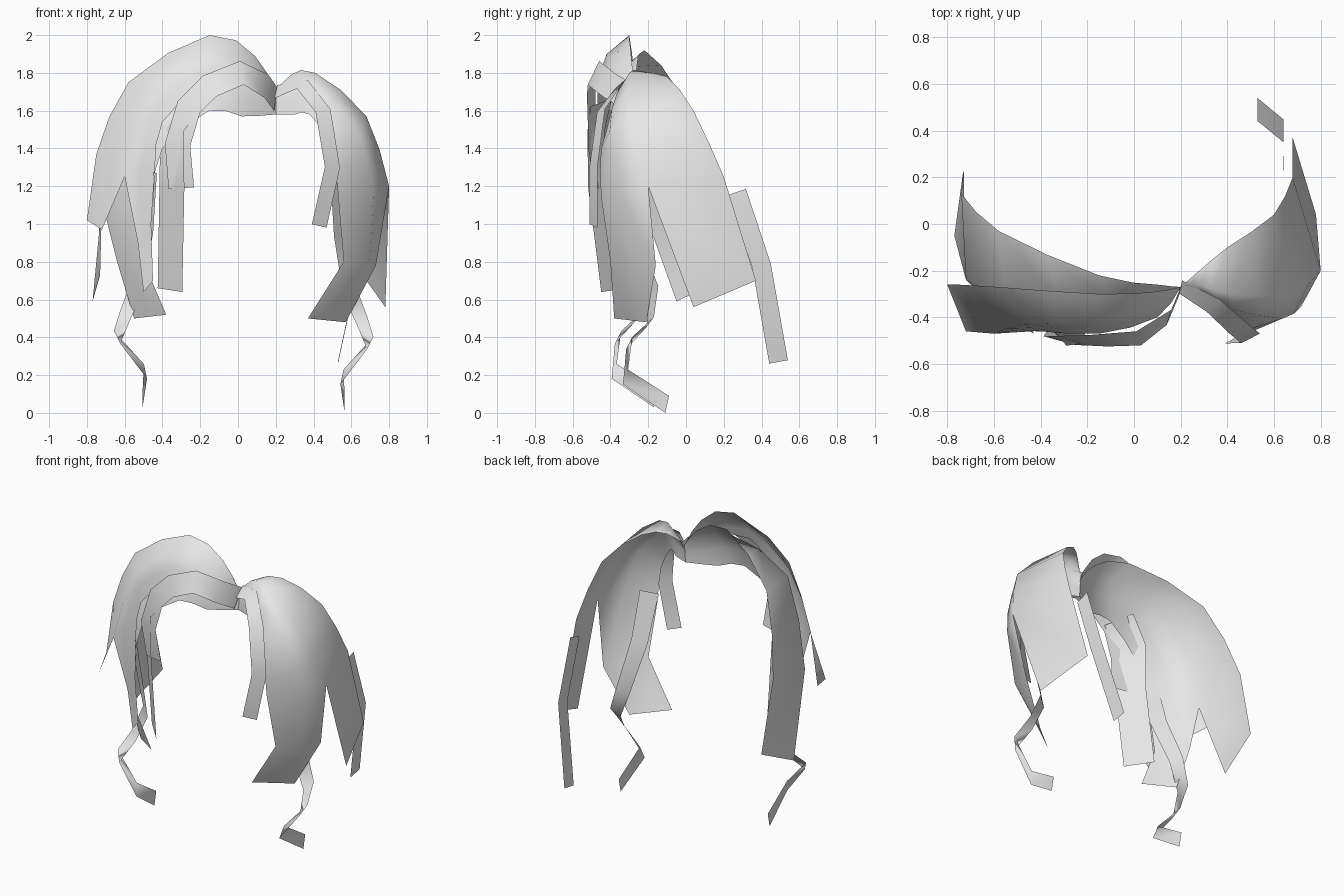
import bpy
import bmesh
from mathutils import Vector

old_cube = bpy.data.objects.get("Cube")
if old_cube:
    bpy.data.objects.remove(old_cube, do_unlink=True)

LIGHT = 0.8
hair_grey = bpy.data.materials.new("hair grey")
hair_grey.use_nodes = True
hair_grey.diffuse_color = (LIGHT, LIGHT, LIGHT, 1)
shader = hair_grey.node_tree.nodes["Principled BSDF"]
shader.inputs["Base Color"].default_value = hair_grey.diffuse_color

# Shared anchors: the parting where the hair meets, and the middle of the head
parting = Vector((.2, -.27, 1.7))
parting_underside = Vector((.2, -.28, 1.58))
head_centre = Vector((0, 0, 1))


def sheet(name, *grids):
    """Skin each grid of rows into one thin sheet, welded where grids touch."""
    bm = bmesh.new()
    for rows in grids:
        verts = [[bm.verts.new(point) for point in row] for row in rows]
        for upper, lower in zip(verts, verts[1:]):
            for i in range(len(upper) - 1):
                corners = (upper[i], lower[i], lower[i + 1], upper[i + 1])
                bm.faces.new(corners).smooth = True
    bmesh.ops.remove_doubles(bm, verts=bm.verts, dist=.001)
    bm.normal_update()

    # Turn the outer side away from the head
    outwardness = sum(
        face.normal.dot(face.calc_center_median() - head_centre) * face.calc_area()
        for face in bm.faces
    )
    if outwardness < 0:
        bmesh.ops.reverse_faces(bm, faces=bm.faces)

    mesh = bpy.data.meshes.new(name)
    bm.to_mesh(mesh)
    bm.free()
    mesh.materials.append(hair_grey)
    sheet_object = bpy.data.objects.new(name, mesh)
    bpy.context.collection.objects.link(sheet_object)


def flowing(points):
    """Pass a smooth path through the points, adding one halfway along each span."""
    points = [Vector(point) for point in points]
    before_first = points[0] * 2 - points[1]
    after_last = points[-1] * 2 - points[-2]
    padded = [before_first, *points, after_last]
    path = [points[0]]
    for before, start, end, after in zip(padded, padded[1:], padded[2:], padded[3:]):
        bulge = (start + end - before - after) / 16
        path.append((start + end) / 2 + bulge)
        path.append(end)
    return path


def rounded(row, swell):
    """Add a point between the first two, pushed outward, for a curved section."""
    first, second, *others = [Vector(point) for point in row]
    between = (first + second) / 2
    between.x *= swell
    between.y *= swell
    return [first, between, second, *others]


def forked_panel(name, front, middle, rear, front_lobe, rear_lobe, swell):
    """A wide sheet over three guide paths, split into two lobes at its end."""
    rows = list(zip(flowing(front), flowing(middle), flowing(rear)))
    body = [rounded(rows[0], 1)] + [rounded(row, swell) for row in rows[1:]]
    front_rows = [rounded(row, swell) for row in [rows[-1][:2], *front_lobe[:-1]]]
    front_rows.append(rounded(front_lobe[-1], 1))
    rear_rows = [rows[-1][1:], *rear_lobe]
    sheet(name, body, front_rows, rear_rows)


def ribbon(name, points, width, around):
    """A flat strand of even width, its broad side turned away from a centre."""
    path = [Vector(point) for point in points]
    rows = []
    for i, point in enumerate(path):
        direction = path[min(i + 1, len(path) - 1)] - path[max(i - 1, 0)]
        half = direction.cross(point - Vector(around)).normalized() * width / 2
        rows.append((point - half, point + half))
    sheet(name, rows)


# Side panels sweeping from the parting over the temples
forked_panel(
    "left_side_panel",
    front=[parting_underside, (.3, -.32, 1.58), (.38, -.38, 1.58),
           (.5, -.45, 1.4), (.53, -.45, 1.15)],
    middle=[parting, (.28, -.26, 1.79), (.41, -.3, 1.8),
            (.68, -.3, 1.57), (.8, -.2, 1.2)],
    rear=[parting, (.28, -.2, 1.78), (.4, -.1, 1.78),
          (.6, .04, 1.6), (.68, .2, 1.25)],
    front_lobe=[
        [(.56, -.4, .8), (.73, -.16, .78)],
        [(.37, -.38, .5), (.57, -.21, .48)],
    ],
    rear_lobe=[[(.78, .04, .56), (.68, .37, .7)]],
    swell=1.08,
)
forked_panel(
    "right_side_panel",
    front=[parting_underside, (.02, -.37, 1.57), (-.15, -.41, 1.6),
           (-.4, -.44, 1.4), (-.47, -.42, 1.1)],
    middle=[parting, (.08, -.31, 1.78), (-.1, -.33, 1.83),
            (-.55, -.3, 1.68), (-.72, -.24, 1.12)],
    rear=[parting, (.1, -.26, 1.83), (-.15, -.22, 1.92),
          (-.58, -.03, 1.69), (-.74, .13, 1.2)],
    front_lobe=[
        [(-.5, -.4, .8), (-.64, -.23, .8)],
        [(-.38, -.38, .52), (-.55, -.25, .5)],
    ],
    rear_lobe=[[(-.77, -.05, .59), (-.73, .24, .73)]],
    swell=1.03,
)

# Raised top layer over the right half
forked_panel(
    "right_top_layer",
    front=[parting, (.1, -.4, 1.74), (-.15, -.47, 1.76),
           (-.4, -.46, 1.54), (-.44, -.46, 1.3)],
    middle=[parting, (.1, -.36, 1.82), (-.15, -.42, 1.9),
            (-.47, -.43, 1.7), (-.6, -.47, 1.25)],
    rear=[parting, (.09, -.29, 1.89), (-.15, -.3, 2),
          (-.58, -.27, 1.75), (-.75, -.26, 1.37)],
    front_lobe=[
        [(-.46, -.44, 1), (-.53, -.42, .9)],
        [(-.45, -.42, .7), (-.5, -.41, .64)],
    ],
    rear_lobe=[[(-.72, -.46, .97), (-.8, -.26, 1.02)]],
    swell=1,
)

# Fringe and loose strands
ribbon(
    "left_fringe",
    [parting, (.34, -.35, 1.74), (.45, -.45, 1.6), (.5, -.49, 1.3), (.43, -.49, .99)],
    width=.09, around=(.2, .1, 1.4),
)
ribbon(
    "right_fringe",
    [(.2, -.28, 1.66), (.15, -.4, 1.73), (.02, -.49, 1.8), (-.15, -.5, 1.73),
     (-.26, -.5, 1.62), (-.32, -.5, 1.42), (-.3, -.47, 1.19)],
    width=.14, around=(-.1, .3, 1.4),
)
ribbon(
    "right_long_strand",
    [(-.24, -.43, 1.65), (-.35, -.45, 1.5), (-.35, -.45, 1.2), (-.36, -.38, .65)],
    width=.19, around=(.2, .1, 1),
)
ribbon(
    "left_rear_strand",
    [(.64, .27, 1.17), (.64, .4, .78), (.53, .49, .27)],
    width=.1, around=(0, .4, .8),
)

# Ringlets: one coiled path, mirrored and shifted for the right side
coil = [
    Vector(point) for point in
    [(.54, -.38, 1.25), (.55, -.29, .95), (.59, -.17, .65), (.66, -.19, .48),
     (.7, -.3, .37), (.55, -.32, .19), (.565, -.1, .045)]
]
upper_half_width = Vector((.05, .03, .01))
lower_half_width = Vector((0, .01, .045))
right_shift = Vector((-.06, -.06, .03))


def ringlet(name, shift, side):
    """A coil whose ribbon turns from lying across to standing upright."""
    rows = []
    for i, point in enumerate(coil):
        half = upper_half_width.lerp(lower_half_width, i / (len(coil) - 1))
        edges = (point + shift - half, point + shift + half)
        rows.append([Vector((side * edge.x, edge.y, edge.z)) for edge in edges])
    sheet(name, rows)


ringlet("left_ringlet", Vector(), 1)
ringlet("right_ringlet", right_shift, -1)
